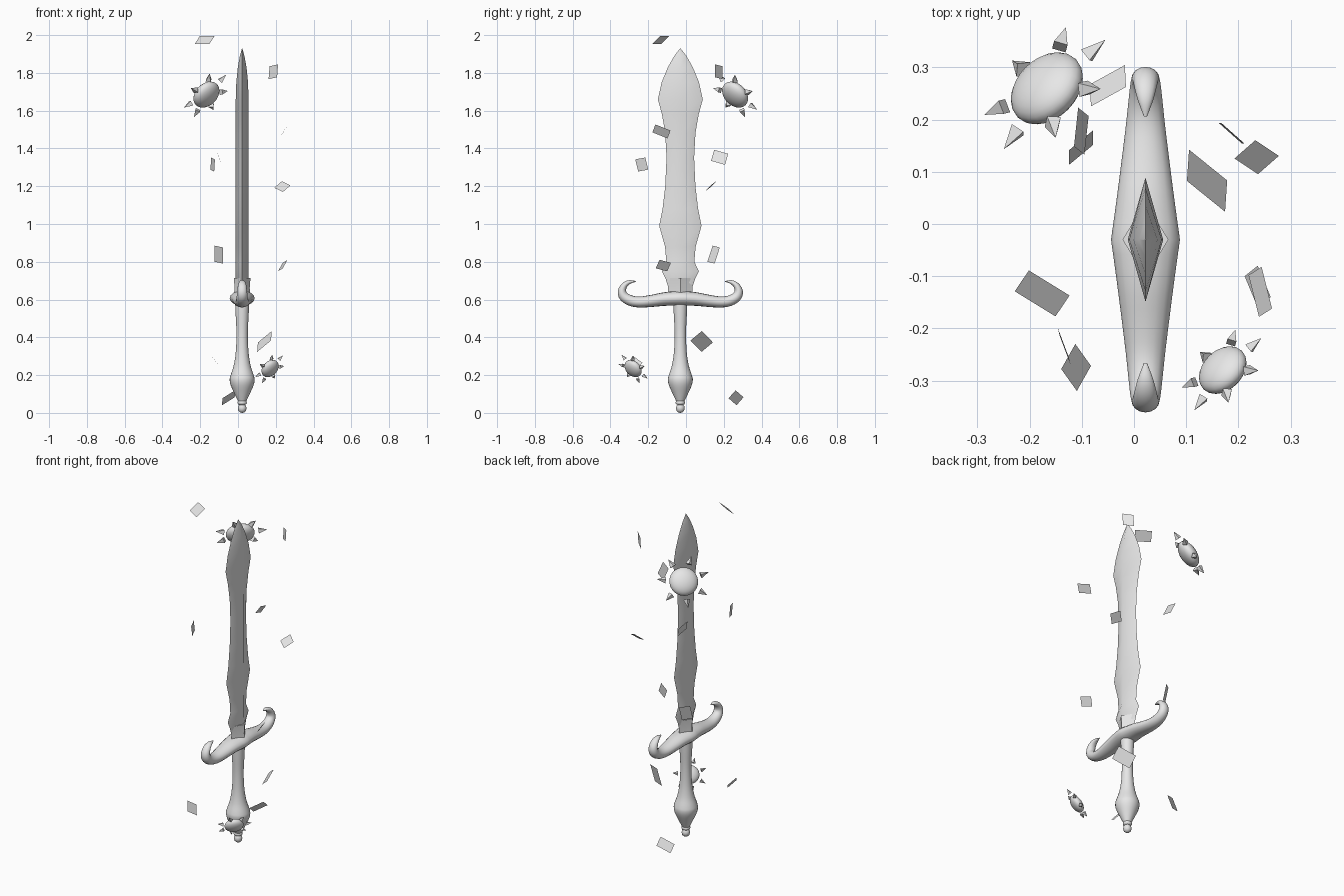
import bpy, bmesh, math
from mathutils import Vector, Matrix

if "Cube" in bpy.data.objects:
    bpy.data.objects.remove(bpy.data.objects["Cube"])

CX, CY = 0.022, -0.03   # sword axis

steel = bpy.data.materials.new("light_grey")
steel.diffuse_color = (0.8, 0.8, 0.8, 1)
steel.use_nodes = True
steel.node_tree.nodes["Principled BSDF"].inputs["Base Color"].default_value = steel.diffuse_color


def finish(name, bm, angle=None):
    bmesh.ops.remove_doubles(bm, verts=bm.verts, dist=1e-5)
    if len(bm.faces) > 1:
        bmesh.ops.recalc_face_normals(bm, faces=bm.faces)
    me = bpy.data.meshes.new(name)
    bm.to_mesh(me)
    bm.free()
    me.materials.append(steel)
    ob = bpy.data.objects.new(name, me)
    bpy.context.collection.objects.link(ob)
    if angle:
        bpy.ops.object.select_all(action='DESELECT')
        ob.select_set(True)
        bpy.context.view_layer.objects.active = ob
        bpy.ops.object.shade_smooth_by_angle(angle=math.radians(angle))
    return ob


def loft(bm, rings):
    """Skin a list of closed rings of points and cap both ends."""
    vs = [[bm.verts.new(p) for p in r] for r in rings]
    n = len(vs[0])
    for a, b in zip(vs, vs[1:]):
        for i in range(n):
            j = (i + 1) % n
            bm.faces.new((a[i], a[j], b[j], b[i]))
    bm.faces.new(vs[0][::-1])
    bm.faces.new(vs[-1])


def diamond(hx, hy, z):
    return [(CX + hx, CY, z), (CX, CY + hy, z), (CX - hx, CY, z), (CX, CY - hy, z)]


def smooth_path(pts, steps):
    """Catmull-Rom resampling of equal-length tuples."""
    p = [Vector(q) for q in pts]
    p = [p[0] * 2 - p[1]] + p + [p[-1] * 2 - p[-2]]
    out = []
    for i in range(1, len(p) - 2):
        a, b, c, d = p[i - 1:i + 3]
        for k in range(steps):
            t = k / steps
            out.append(0.5 * (2 * b + (c - a) * t + (2 * a - 5 * b + 4 * c - d) * t * t
                              + (3 * b - a - 3 * c + d) * t ** 3))
    return out + [p[-2]]


# Blade: diamond section following a wavy outline (z, half depth, half thickness)
outline = [(0.66, 0.062, 0.034), (0.71, 0.078, 0.034), (0.75, 0.098, 0.034), (0.80, 0.074, 0.034),
           (0.88, 0.081, 0.034), (0.99, 0.112, 0.034), (1.08, 0.094, 0.034), (1.20, 0.080, 0.034),
           (1.35, 0.073, 0.034), (1.48, 0.080, 0.034), (1.58, 0.097, 0.034), (1.66, 0.119, 0.034),
           (1.75, 0.099, 0.031), (1.83, 0.066, 0.023), (1.89, 0.032, 0.012), (1.93, 0.001, 0.001)]
bm = bmesh.new()
loft(bm, [diamond(t, d, z) for z, d, t in outline])
finish("blade", bm, 60)

# Collar at the root of the blade
bm = bmesh.new()
loft(bm, [diamond(0.044, 0.064, 0.62), diamond(0.040, 0.064, 0.66), diamond(0.044, 0.072, 0.715)])
finish("blade_collar", bm, 30)

# Grip and pommel, turned about the axis (radius, z)
grip = smooth_path([(0.038, 0.60), (0.035, 0.53), (0.030, 0.42), (0.034, 0.32), (0.045, 0.25),
                    (0.061, 0.20), (0.066, 0.175), (0.060, 0.145), (0.040, 0.10), (0.022, 0.062)], 4)
knob = [(0.024, 0.058), (0.025, 0.052), (0.022, 0.046), (0.016, 0.043), (0.021, 0.036),
        (0.023, 0.024), (0.020, 0.011), (0.011, 0.003), (0.002, 0.0)]
bm = bmesh.new()
loft(bm, [[(CX + r * math.cos(a), CY + r * math.sin(a), z)
           for a in (math.tau * i / 24 for i in range(24))]
          for r, z in [tuple(q) for q in grip] + knob])
finish("grip_and_pommel", bm, 40)

# Crossguard: swept oval with hooked ends (y offset, z, half height, half width)
half = [(0.0, 0.607, 0.040, 0.066), (0.08, 0.603, 0.036, 0.055), (0.15, 0.593, 0.032, 0.046),
        (0.215, 0.587, 0.029, 0.038), (0.262, 0.594, 0.028, 0.033), (0.298, 0.615, 0.026, 0.029),
        (0.309, 0.645, 0.022, 0.026), (0.295, 0.676, 0.016, 0.022), (0.268, 0.693, 0.010, 0.015),
        (0.236, 0.696, 0.002, 0.003)]
half = [tuple(q) for q in smooth_path([Vector(h) for h in half], 3)]
sweep = [(-y, z, h, w) for y, z, h, w in half[:0:-1]] + half
rings = []
for i, (y, z, h, w) in enumerate(sweep):
    p, q = sweep[max(i - 1, 0)], sweep[min(i + 1, len(sweep) - 1)]
    t = Vector((q[0] - p[0], q[1] - p[1])).normalized()
    rings.append([(CX + w * math.cos(a), CY + y - t.y * h * math.sin(a), z + t.x * h * math.sin(a))
                  for a in (math.tau * k / 16 for k in range(16))])
bm = bmesh.new()
loft(bm, rings)
finish("crossguard", bm, 50)

# Flattened orbs ringed with seven loose spikes
n = Vector((-0.58, 0.58, 0.58)).normalized()
u = Vector((-1, -1, 0)).normalized()
v = n.cross(u)


def spiked_orb(name, centre, s):
    c = Vector(centre)
    basis = Matrix((u, v, n)).transposed().to_4x4()
    place = Matrix.Translation(c) @ basis @ Matrix.Diagonal((0.079 * s, 0.079 * s, 0.043 * s, 1))
    bm = bmesh.new()
    bmesh.ops.create_uvsphere(bm, u_segments=24, v_segments=14, radius=1, matrix=place)
    finish(name + "_orb", bm, 40)
    bm = bmesh.new()
    for k in range(7):
        a = math.radians(68) + math.tau * k / 7
        d = u * math.cos(a) + v * math.sin(a)
        side = n.cross(d)
        tip = bm.verts.new(c + d * 0.147 * s)
        base = [bm.verts.new(c + (d * 0.100 + (side * x + n * y) * 0.019) * s)
                for x, y in ((1, 0), (0, 1), (-1, 0), (0, -1))]
        bm.faces.new(base)
        for i in range(4):
            bm.faces.new((base[i], base[(i + 1) % 4], tip))
    finish(name + "_spikes", bm)


spiked_orb("large", (-0.167, 0.26, 1.685), 1.0)
spiked_orb("small", (0.17, -0.28, 0.235), 0.66)

# Floating square shards: centre and two edge vectors
shards = [
    ((-.176, -.133, 1.975), (.078, -.048, 0), (-.027, -.040, -.042)),
    ((.187, .174, 1.806), (.045, -.040, .010), (-.005, 0, -.068)),
    ((.242, -.13, 1.49), (-.020, .080, -.032), (-.025, -.016, -.042)),
    ((-.101, .178, 1.353), (.008, .074, -.021), (.020, -.016, -.058)),
    ((-.134, -.234, 1.315), (-.020, .053, .010), (-.004, .016, -.064)),
    ((.235, .128, 1.198), (.045, -.030, -.022), (.040, .035, .035)),
    ((-.102, .146, .838), (.046, .038, -.010), (0, -.028, -.085)),
    ((.237, -.12, .78), (-.025, .060, -.016), (-.025, -.020, -.045)),
    ((.14, .083, .378), (.073, -.059, .060), (-.004, -.060, -.050)),
    ((-.111, -.275, .262), (.027, .048, -.035), (.030, -.042, -.040)),
    ((-.05, .265, .08), (.067, .037, .042), (.002, -.042, .037)),
]
for i, (c, a, b) in enumerate(shards):
    c, a, b = Vector(c), Vector(a) / 2, Vector(b) / 2
    bm = bmesh.new()
    bm.faces.new([bm.verts.new(p) for p in (c - a - b, c + a - b, c + a + b, c - a + b)])
    finish("shard_%d" % (i + 1), bm)
